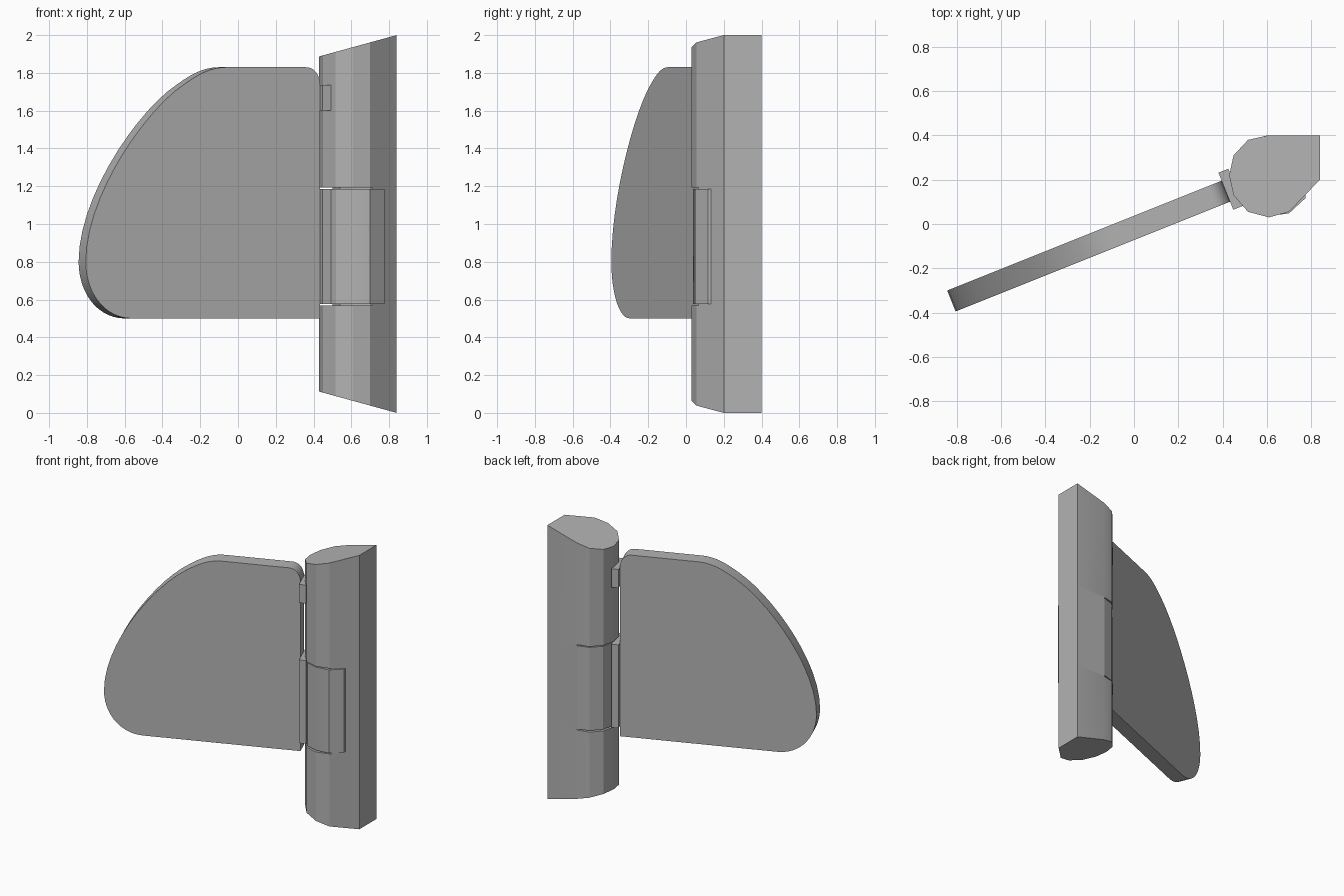
import bpy, bmesh, math
from mathutils import Vector, Matrix
from mathutils.geometry import interpolate_bezier

cube = bpy.data.objects.get("Cube")
if cube:
    bpy.data.objects.remove(cube, do_unlink=True)

GREY = (0.45, 0.45, 0.45, 1)
grey = bpy.data.materials.new("grey metal")
grey.use_nodes = True
grey.diffuse_color = GREY
grey.node_tree.nodes["Principled BSDF"].inputs["Base Color"].default_value = GREY


def prism(name, start, end, smooth=25):
    """Join two matching outlines with side faces and cap them."""
    bm = bmesh.new()
    a = [bm.verts.new(p) for p in start]
    b = [bm.verts.new(p) for p in end]
    bm.faces.new(a)
    bm.faces.new(b)
    for i in range(len(a)):
        j = (i + 1) % len(a)
        bm.faces.new((a[i], a[j], b[j], b[i]))
    bmesh.ops.recalc_face_normals(bm, faces=bm.faces)
    mesh = bpy.data.meshes.new(name)
    bm.to_mesh(mesh)
    bm.free()
    mesh.materials.append(grey)
    ob = bpy.data.objects.new(name, mesh)
    bpy.context.collection.objects.link(ob)
    bpy.ops.object.select_all(action='DESELECT')
    ob.select_set(True)
    bpy.context.view_layer.objects.active = ob
    bpy.ops.object.shade_smooth_by_angle(angle=math.radians(smooth))
    return ob


def upright(name, outline, low, high):
    """Vertical prism whose end heights may depend on x."""
    return prism(name, [(x, y, low(x)) for x, y in outline],
                 [(x, y, high(x)) for x, y in outline])


def level(z):
    return lambda x: z


def slope(x):
    return (0.84 - x) * 0.275


# Post: square corner at the back, rounded nose, slanted ends
post = [(.84, .2), (.84, .4), (.605, .4), (.515, .38), (.45, .31), (.43, .22),
        (.45, .13), (.515, .055), (.61, .03), (.70, .055)]
upright("post_lower", post, slope, level(.568))
upright("post_upper", post, level(1.192), lambda x: 2 - slope(x))

# Recessed middle of the post, wrapped by the knuckle
core = [(.84, .2), (.84, .4), (.6, .4), (.54, .33), (.5, .22), (.54, .11),
        (.61, .07), (.71, .0654)]
upright("post_core", core, level(.568), level(1.192))
knuckle = [(.6, .4), (.518, .375), (.455, .308), (.436, .22), (.455, .133),
           (.518, .06), (.61, .036), (.70, .048), (.775, .117), (.775, .2), (.6, .2)]
upright("hinge_knuckle", knuckle, level(.576), level(1.184))

# Leaf frame: along the panel, and across its thickness
ALONG = Vector((.928, .371, 0))
ACROSS = Vector((.371, -.928, 0))
END = Vector((.415, .148, 0))


def mounting_block(name, low, high):
    corners = [END + ALONG * u + ACROSS * v
               for u, v in ((0, -.09), (.048, -.09), (.048, .09), (0, .09))]
    upright(name, [(c.x, c.y) for c in corners], level(low), level(high))


mounting_block("hinge_flange", .576, 1.184)
mounting_block("upper_stop_block", 1.6, 1.735)

# Panel outline in front projection, as smooth curves
curves = [((-.58, .5), (-.72, .5), (-.825, .63), (-.825, .8)),
          ((-.825, .8), (-.825, 1.15), (-.51, 1.6), (-.31, 1.735)),
          ((-.31, 1.735), (-.24, 1.785), (-.17, 1.83), (-.08, 1.83)),
          ((.34, 1.83), (.385, 1.83), (.415, 1.79), (.415, 1.735))]
outline = [Vector((.415, .5))]
for p, h1, h2, q in curves:
    for point in interpolate_bezier(Vector(p), Vector(h1), Vector(h2), Vector(q), 14):
        if (point.to_2d() - outline[-1]).length > 1e-4:
            outline.append(point.to_2d())


def panel_side(offset):
    return [END + ALONG * ((x - END.x) / ALONG.x) + ACROSS * offset + Vector((0, 0, z))
            for x, z in outline]


prism("panel", panel_side(-.051), panel_side(.051), 30)
